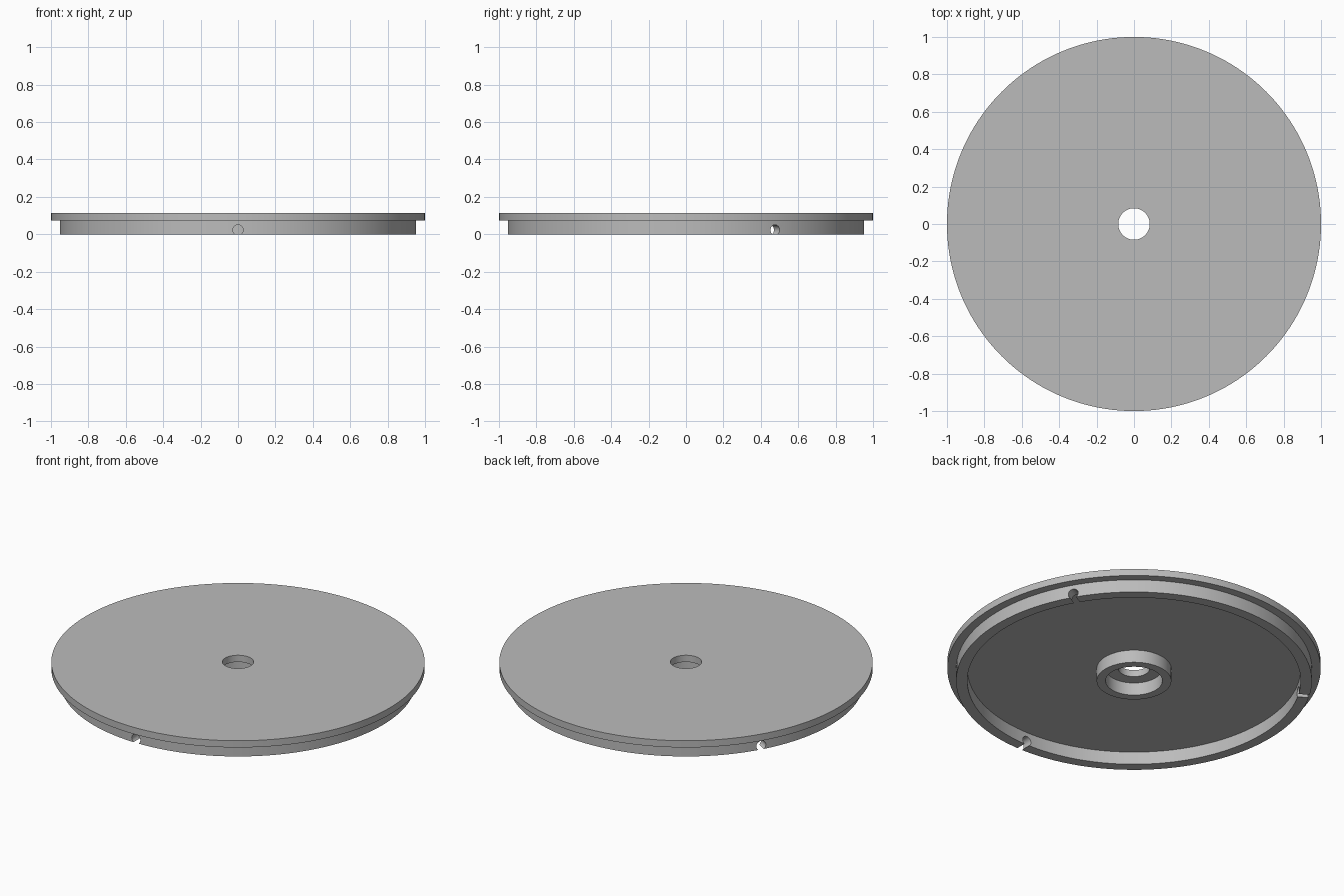
import bpy
import bmesh
from math import cos, sin, radians, tau
from mathutils import Matrix, Vector

cube = bpy.data.objects.get("Cube")
if cube:
    bpy.data.objects.remove(cube, do_unlink=True)

SEGMENTS = 160
TOP, FLOOR = 0.115, 0.075          # plate top and underside heights
PLATE_R, HOLE_R = 1.0, 0.084
RIM_OUT, RIM_IN = 0.953, 0.893
HUB_OUT, HUB_IN = 0.2, 0.152
NOTCH_R, NOTCH_Z = 0.028, 0.023

grey = bpy.data.materials.new("light grey")
grey.use_nodes = True
colour = (0.5, 0.5, 0.5, 1)
grey.diffuse_color = colour
grey.node_tree.nodes["Principled BSDF"].inputs["Base Color"].default_value = colour


def new_object(name, bm):
    bmesh.ops.recalc_face_normals(bm, faces=bm.faces[:])
    mesh = bpy.data.meshes.new(name)
    bm.to_mesh(mesh)
    bm.free()
    mesh.materials.append(grey)
    obj = bpy.data.objects.new(name, mesh)
    bpy.context.collection.objects.link(obj)
    return obj


def lathe(name, profile):
    """Turn a closed (radius, height) outline about the z axis."""
    bm = bmesh.new()
    rings = []
    for i in range(SEGMENTS):
        a = tau * i / SEGMENTS
        rings.append([bm.verts.new((r * cos(a), r * sin(a), z)) for r, z in profile])
    n = len(profile)
    for i, ring in enumerate(rings):
        after = rings[(i + 1) % SEGMENTS]
        for j in range(n):
            k = (j + 1) % n
            bm.faces.new((ring[j], after[j], after[k], ring[k]))
    return new_object(name, bm)


# Lid: flat plate, stepped-in rim and central hub as one turned body
lid = lathe("round_lid", [
    (HOLE_R, TOP), (PLATE_R, TOP), (PLATE_R, FLOOR),
    (RIM_OUT, FLOOR), (RIM_OUT, 0), (RIM_IN, 0), (RIM_IN, FLOOR),
    (HUB_OUT, FLOOR), (HUB_OUT, 0), (HUB_IN, 0), (HUB_IN, FLOOR),
    (HOLE_R, FLOOR),
])

# Three radial round notches through the rim, open at the bottom
bm = bmesh.new()
for angle in (-90, 30, 150):
    direction = Vector((cos(radians(angle)), sin(radians(angle)), 0))
    centre = direction * (RIM_OUT + RIM_IN) / 2 + Vector((0, 0, NOTCH_Z))
    turn = direction.to_track_quat('Z', 'Y').to_matrix().to_4x4()
    bmesh.ops.create_cone(bm, cap_ends=True, segments=32, radius1=NOTCH_R,
                          radius2=NOTCH_R, depth=0.16,
                          matrix=Matrix.Translation(centre) @ turn)
cutter = new_object("notch_cutter", bm)
cutter.hide_render = True
cutter.hide_set(True)

cut = lid.modifiers.new("notches", 'BOOLEAN')
cut.operation = 'DIFFERENCE'
cut.solver = 'EXACT'
cut.object = cutter

# Apply the cut, drop the cutter, and smooth the round walls
bpy.ops.object.select_all(action='DESELECT')
bpy.context.view_layer.objects.active = lid
lid.select_set(True)
bpy.ops.object.modifier_apply(modifier=cut.name)
bpy.data.objects.remove(cutter, do_unlink=True)
bpy.ops.object.shade_smooth_by_angle(angle=radians(30))
